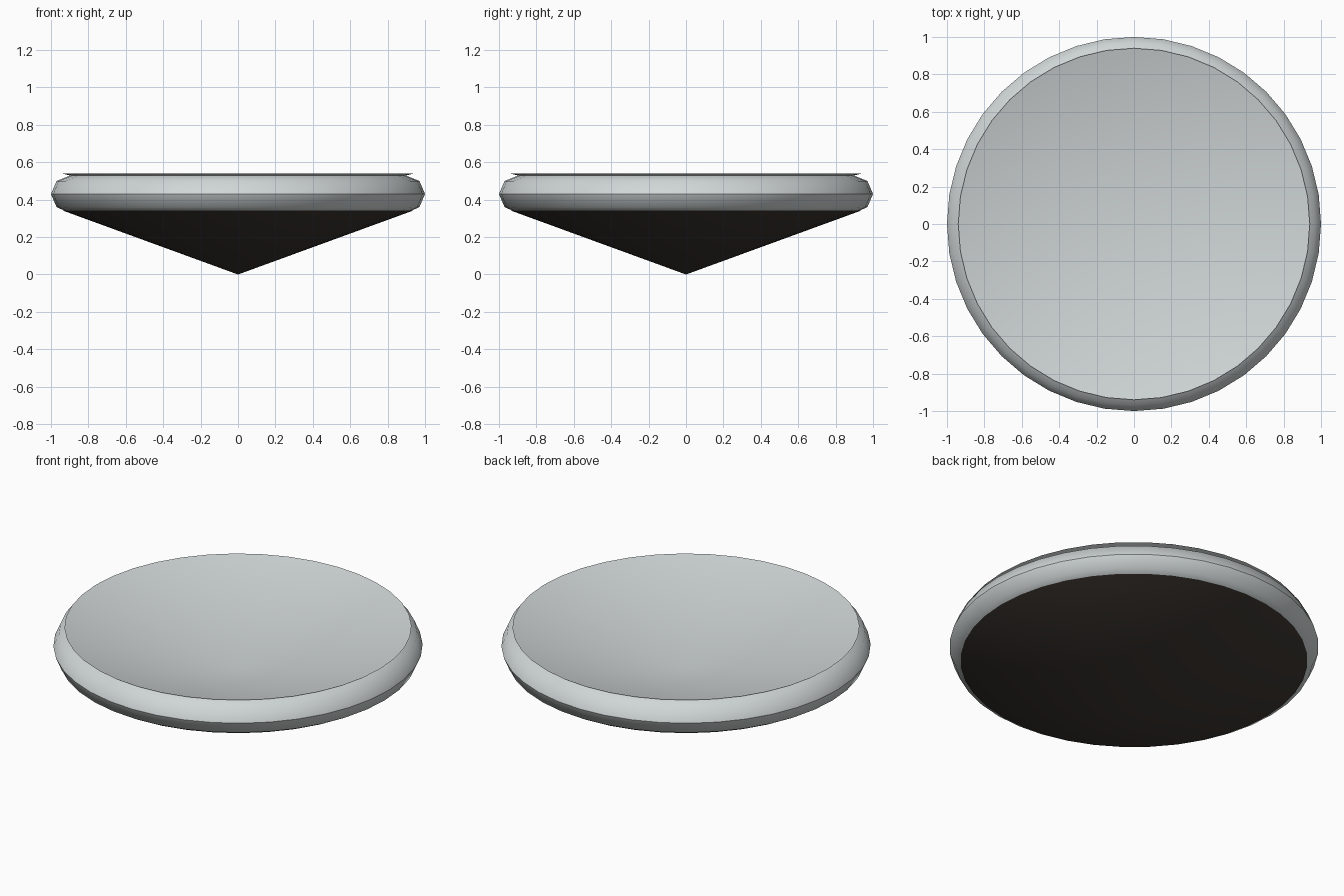
import bpy
import bmesh
from math import radians

SIDES = 40

cube = bpy.data.objects.get("Cube")
if cube:
    bpy.data.objects.remove(cube, do_unlink=True)


def make_material(name, rgb):
    mat = bpy.data.materials.new(name)
    mat.use_nodes = True
    mat.diffuse_color = (*rgb, 1)
    mat.node_tree.nodes["Principled BSDF"].inputs["Base Color"].default_value = (*rgb, 1)
    return mat


def lathe(name, profile, mat, crease_z=None):
    """Spin (radius, z) points around the z axis; crease_z keeps one ring of edges sharp."""
    bm = bmesh.new()
    verts = [bm.verts.new((r, 0, z)) for r, z in profile]
    edges = [bm.edges.new(pair) for pair in zip(verts, verts[1:])]
    bmesh.ops.spin(bm, geom=verts + edges, cent=(0, 0, 0), axis=(0, 0, 1),
                   angle=radians(360), steps=SIDES)
    bmesh.ops.remove_doubles(bm, verts=bm.verts, dist=0.0005)
    bm.normal_update()
    for f in bm.faces:
        f.smooth = True
    for e in bm.edges:
        if crease_z is not None and all(abs(v.co.z - crease_z) < 0.001 for v in e.verts):
            e.smooth = False
    # Profiles run from bottom to top, so surfaces should face outwards
    face = next(iter(bm.faces))
    if face.normal.xy.dot(face.calc_center_median().xy) < 0:
        bmesh.ops.reverse_faces(bm, faces=bm.faces)
    mesh = bpy.data.meshes.new(name)
    bm.to_mesh(mesh)
    bm.free()
    mesh.materials.append(mat)
    obj = bpy.data.objects.new(name, mesh)
    bpy.context.collection.objects.link(obj)
    return obj


grey = make_material("pale grey", (0.63, 0.67, 0.67))
dark = make_material("dark brown black", (0.05, 0.041, 0.034))

# Rounded band around the edge, open on the inside
lathe("outer_band", [(0.92, 0.338), (0.97, 0.36), (1.0, 0.43), (0.97, 0.50), (0.9, 0.528)],
      grey, crease_z=0.43)

# Pointed underside
lathe("bottom_cone", [(0, 0), (0.94, 0.343)], dark)

# Shallow dished top, turned over so that it faces up
lathe("top_dish", [(0, 0.295), (0.94, 0.54)], grey).data.flip_normals()
